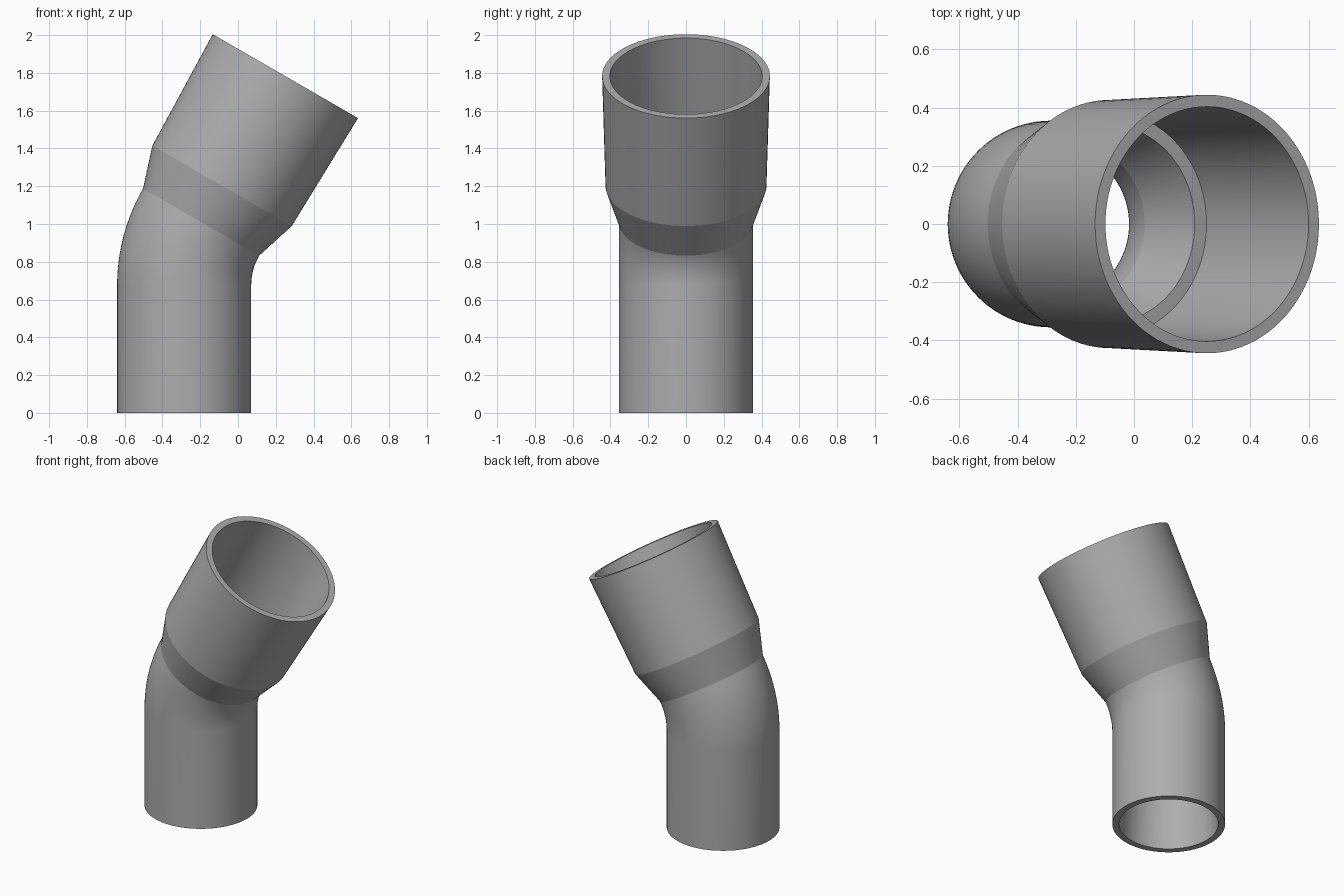
import bpy, bmesh
from math import sin, cos, pi, radians

cube = bpy.data.objects.get("Cube")
if cube:
    bpy.data.objects.remove(cube)

SEGMENTS = 96
BEND_STEPS = 12
TILT = radians(30)
AXIS_X = -0.285      # axis of the upright pipe
BEND_Z = 0.675       # height where the bend starts
BEND_R = 0.67        # bend radius of the centre line
PIPE_R, BORE_R, MOUTH_R = 0.355, 0.268, 0.312


def bend_point(angle, radius):
    """Ring (x, z, tilt, radius) on the bent centre line."""
    return (AXIS_X + BEND_R * (1 - cos(angle)), BEND_Z + BEND_R * sin(angle), angle, radius)


def beyond_bend(distance, radius):
    """Ring on the straight, tilted axis after the bend."""
    x, z, tilt, _ = bend_point(TILT, radius)
    return (x + distance * sin(tilt), z + distance * cos(tilt), tilt, radius)


def bend(radius):
    return [bend_point(TILT * i / BEND_STEPS, radius) for i in range(BEND_STEPS + 1)]


# Outer skin going up, then the inner skin coming back down
CONE, RIM = 0.222, 0.892
outer = [(AXIS_X, 0, 0, PIPE_R)] + bend(PIPE_R)
outer += [beyond_bend(CONE, 0.426), beyond_bend(RIM, 0.444)]
inner = [(AXIS_X, 0, 0, MOUTH_R)] + bend(BORE_R)
inner += [beyond_bend(CONE, 0.338), beyond_bend(CONE, 0.385), beyond_bend(RIM, 0.403)]
rings = outer + inner[::-1]

# Skin the closed chain of rings
bm = bmesh.new()
loops = []
for x, z, tilt, r in rings:
    loop = []
    for i in range(SEGMENTS):
        a = 2 * pi * i / SEGMENTS
        u, v = r * cos(a), r * sin(a)
        loop.append(bm.verts.new((x + u * cos(tilt), v, z - u * sin(tilt))))
    loops.append(loop)
for k, low in enumerate(loops):
    high = loops[(k + 1) % len(loops)]
    for i in range(SEGMENTS):
        j = (i + 1) % SEGMENTS
        bm.faces.new((low[i], low[j], high[j], high[i]))
bmesh.ops.recalc_face_normals(bm, faces=bm.faces)
mesh = bpy.data.meshes.new("pipe_elbow")
bm.to_mesh(mesh)
bm.free()

elbow = bpy.data.objects.new("pipe_elbow", mesh)
bpy.context.collection.objects.link(elbow)

# Plain grey plastic
grey = bpy.data.materials.new("grey_plastic")
grey.use_nodes = True
colour = (0.42, 0.42, 0.42, 1)
grey.diffuse_color = colour
for node in grey.node_tree.nodes:
    if node.type == 'BSDF_PRINCIPLED':
        node.inputs["Base Color"].default_value = colour
mesh.materials.append(grey)

# Smooth walls, crisp rims and cone edges
bpy.ops.object.select_all(action='DESELECT')
elbow.select_set(True)
bpy.context.view_layer.objects.active = elbow
bpy.ops.object.shade_smooth_by_angle(angle=radians(10))
